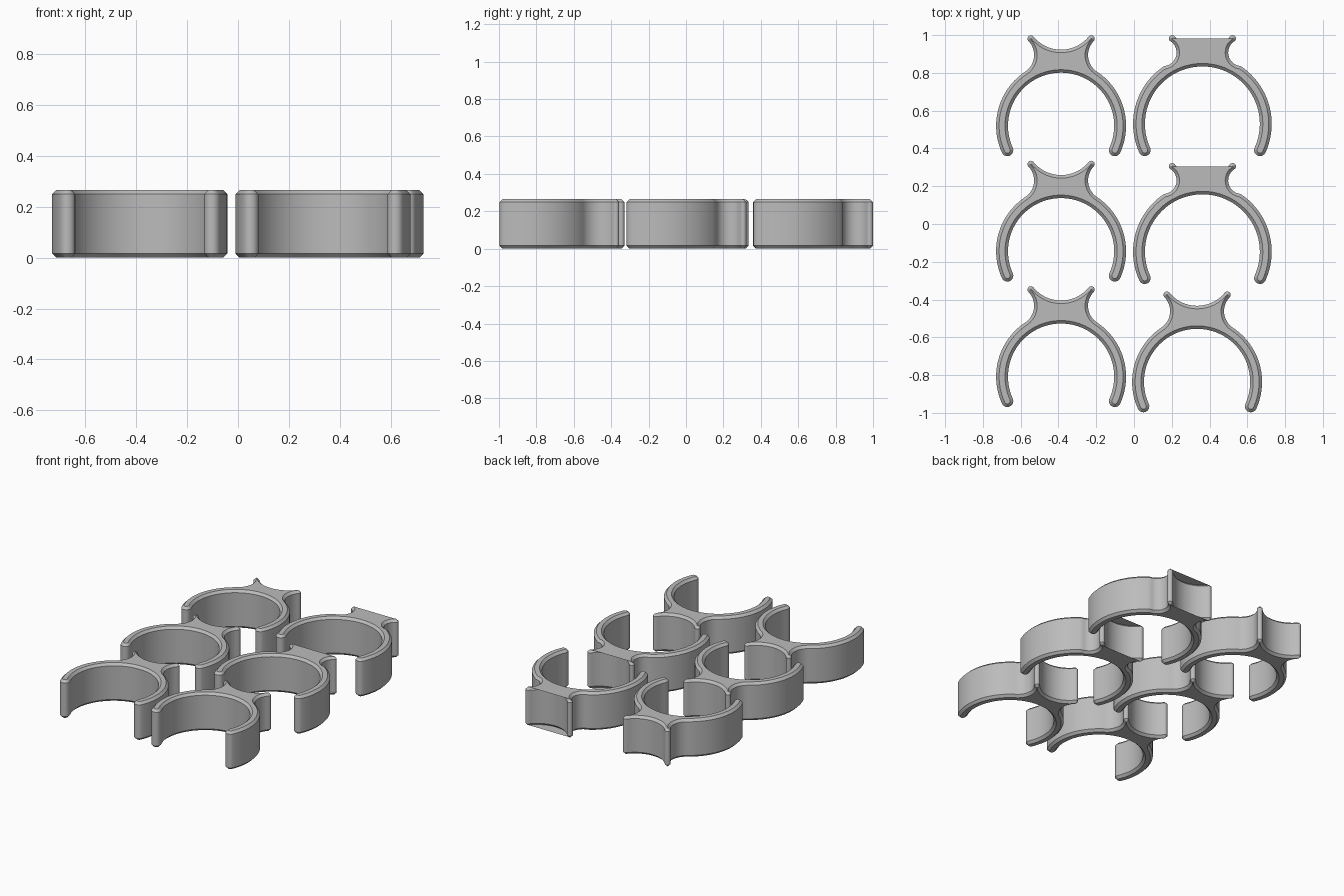
import bpy, bmesh, math
from mathutils import Vector

if "Cube" in bpy.data.objects:
    bpy.data.objects.remove(bpy.data.objects["Cube"])

HEIGHT, CHAMFER, WALL = 0.265, 0.016, 0.063
END_ANGLE = math.radians(204.5)

mat = bpy.data.materials.new("grey plastic")
mat.diffuse_color = (0.5, 0.5, 0.5, 1)
mat.use_nodes = True
mat.node_tree.nodes["Principled BSDF"].inputs["Base Color"].default_value = mat.diffuse_color


def arc(cx, cy, r, a0, a1, n):
    return [Vector((cx + r * math.cos(a0 + (a1 - a0) * i / n),
                    cy + r * math.sin(a0 + (a1 - a0) * i / n))) for i in range(n + 1)]


def arc_through(p, q, s, n):
    """Arc from p to s passing through q."""
    (ax, ay), (bx, by), (cx, cy) = p, q, s
    d = 2 * (ax * (by - cy) + bx * (cy - ay) + cx * (ay - by))
    A, B, C = ax * ax + ay * ay, bx * bx + by * by, cx * cx + cy * cy
    ux = (A * (by - cy) + B * (cy - ay) + C * (ay - by)) / d
    uy = (A * (cx - bx) + B * (ax - cx) + C * (bx - ax)) / d
    a0, a1 = math.atan2(ay - uy, ax - ux), math.atan2(cy - uy, cx - ux)
    turn = (a1 - a0 + math.pi) % (2 * math.pi) - math.pi
    return arc(ux, uy, math.hypot(ax - ux, ay - uy), a0, a0 + turn, n)


def half_profile(radius, saddle, tip_y, waist, foot):
    """Left half of the outline, from the saddle centre round to the inner top."""
    tip = arc(-0.160, tip_y, 0.018, math.radians(48), math.radians(218), 8)
    right = Vector((-tip[0].x, tip[0].y))
    cradle = arc_through(right, Vector((0, saddle)), tip[0], 28)[14:]
    contact = Vector((radius * math.cos(foot), radius * math.sin(foot)))
    side = arc_through(tip[-1], Vector(waist), contact, 14)
    outer = arc(0, 0, radius, foot, END_ANGLE, 28)
    mid = radius - WALL / 2
    cap = arc(mid * math.cos(END_ANGLE), mid * math.sin(END_ANGLE), WALL / 2,
              END_ANGLE, END_ANGLE + math.pi, 10)
    inner = arc(0, 0, radius - WALL, END_ANGLE, math.pi / 2, 36)
    pts = []
    for p in cradle + tip + side + outer + cap + inner:
        if not pts or (p - pts[-1]).length > 1e-4:
            pts.append(p)
    return pts


def make_clip(name, x, y, half):
    # mirrored outline extruded upward
    outline = half + [Vector((-p.x, p.y)) for p in reversed(half[1:-1])]
    bm = bmesh.new()
    face = bm.faces.new([bm.verts.new((p.x, p.y, 0)) for p in outline])
    ext = bmesh.ops.extrude_face_region(bm, geom=[face])
    top = [v for v in ext["geom"] if isinstance(v, bmesh.types.BMVert)]
    bmesh.ops.translate(bm, verts=top, vec=(0, 0, HEIGHT))
    bmesh.ops.recalc_face_normals(bm, faces=bm.faces)
    mesh = bpy.data.meshes.new(name)
    bm.to_mesh(mesh)
    bm.free()
    mesh.materials.append(mat)
    obj = bpy.data.objects.new(name, mesh)
    bpy.context.collection.objects.link(obj)
    obj.location = (x, y, 0)
    # chamfered top and bottom rims
    bev = obj.modifiers.new("rim chamfer", "BEVEL")
    bev.width, bev.segments = CHAMFER, 1
    bev.limit_method, bev.angle_limit = "ANGLE", math.radians(60)
    bev.use_clamp_overlap = False
    bpy.ops.object.select_all(action="DESELECT")
    obj.select_set(True)
    bpy.context.view_layer.objects.active = obj
    bpy.ops.object.modifier_apply(modifier=bev.name)
    bpy.ops.object.shade_smooth_by_angle(angle=math.radians(30))


small = half_profile(0.344, 0.403, 0.461, (-0.143, 0.38), math.radians(124.7))
large = half_profile(0.367, 0.393, 0.452, (-0.137, 0.385), math.radians(123.5))

# left column: small clips; right column: two large clips and one small
for i, y in enumerate((0.52, -0.144, -0.808)):
    make_clip(f"small_clip_{i + 1}", -0.386, y, small)
make_clip("small_clip_4", 0.334, -0.836, small)
for i, y in enumerate((0.53, -0.147)):
    make_clip(f"large_clip_{i + 1}", 0.362, y, large)
